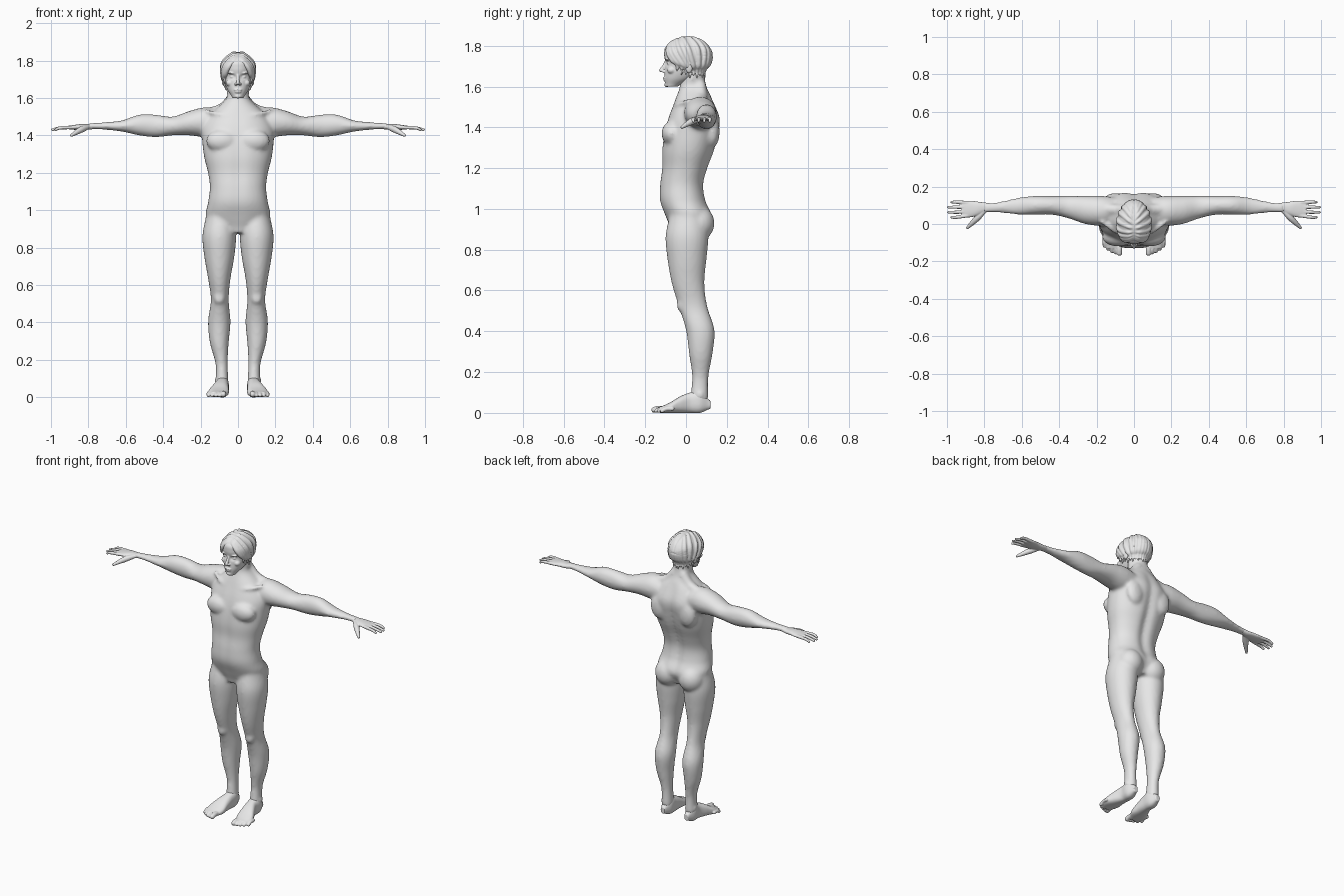
import bpy
import bmesh
from math import sin, cos, pi, exp, radians
from mathutils import Vector, Matrix

cube = bpy.data.objects.get("Cube")
if cube:
    bpy.data.objects.remove(cube, do_unlink=True)

colour = (.8, .8, .8, 1)
grey = bpy.data.materials.new("plain grey")
grey.use_nodes = True
grey.diffuse_color = colour
for node in grey.node_tree.nodes:
    if node.type == 'BSDF_PRINCIPLED':
        node.inputs["Base Color"].default_value = colour


def smooth_rows(rows, steps=6):
    """Spline through rows of numbers."""
    result = []
    last = len(rows) - 1
    for i in range(last):
        corners = list(zip(rows[max(i - 1, 0)], rows[i], rows[i + 1], rows[min(i + 2, last)]))
        for k in range(steps):
            t = k / steps
            result.append([b + t / 2 * (c - a + t * (2 * a - 5 * b + 4 * c - d
                                                     + t * (3 * b - a - 3 * c + d)))
                           for a, b, c, d in corners])
    result.append(list(rows[last]))
    return result


def skin_rings(bm, rings):
    """Join rings of points into a closed tube."""
    rings = [[bm.verts.new(point) for point in ring] for ring in rings]
    count = len(rings[0])
    for low, high in zip(rings, rings[1:]):
        for i in range(count):
            j = (i + 1) % count
            bm.faces.new((low[i], low[j], high[j], high[i]))
    bm.faces.new(rings[0][::-1])
    bm.faces.new(rings[-1])
    return [vert for ring in rings for vert in ring]


def rounded(angle_part, power):
    """Squared-off cosine or sine."""
    size = abs(angle_part) ** (2 / power)
    return size if angle_part > 0 else -size


def loft(bm, axis, start, end, u_low, u_high, v_low, v_high, base=(0, 0, 0), power=2.2, sides=64):
    """Rounded sections at even steps along an axis, with four outlines around a base point."""
    rings = []
    rows = smooth_rows(list(zip(u_low, u_high, v_low, v_high)))
    for step, (left, right, near, far) in enumerate(rows):
        along = start + (end - start) * step / (len(rows) - 1)
        ring = []
        for i in range(sides):
            angle = 2 * pi * i / sides
            point = [(left + right + (right - left) * rounded(cos(angle), power)) / 2,
                     (near + far + (far - near) * rounded(sin(angle), power)) / 2]
            point.insert(axis, along)
            ring.append(Vector(point) + Vector(base))
        rings.append(ring)
    return skin_rings(bm, rings)


def bump(bm, centre, size, detail=24):
    """Ellipsoid."""
    place = Matrix.Translation(centre) @ Matrix.Diagonal((*size, 1))
    return bmesh.ops.create_uvsphere(bm, u_segments=detail, v_segments=detail, radius=1,
                                     matrix=place)["verts"]


def chain(bm, rows, sides=14):
    """Round tube with domed ends along a path; each row: x, y, z, radius."""
    path = smooth_rows(rows)
    last = len(path) - 1
    rings = []
    for i, (*here, radius) in enumerate(path):
        tangent = Vector(path[min(i + 1, last)][:3]) - Vector(path[max(i - 1, 0)][:3])
        turn = tangent.to_track_quat('Z', 'Y')
        angles = [2 * pi * k / sides for k in range(sides)]
        rings.append([Vector(here) + turn @ Vector((cos(a), sin(a), 0)) * radius for a in angles])
    skin_rings(bm, rings)
    for *here, radius in (path[0], path[last]):
        bump(bm, here, (radius, radius, radius))


def finish(bm, name, voxel, rounds):
    """Mirror the parts, fuse them into one skin and relax it."""
    bmesh.ops.recalc_face_normals(bm, faces=bm.faces)
    mesh = bpy.data.meshes.new(name)
    bm.to_mesh(mesh)
    bm.free()
    mesh.materials.append(grey)
    obj = bpy.data.objects.new(name, mesh)
    bpy.context.collection.objects.link(obj)
    obj.modifiers.new("mirror", 'MIRROR').use_mirror_merge = False
    fuse = obj.modifiers.new("fuse", 'REMESH')
    fuse.mode = 'VOXEL'
    fuse.voxel_size = voxel
    fuse.use_smooth_shade = True
    relax = obj.modifiers.new("relax", 'SMOOTH')
    relax.factor = .5
    relax.iterations = rounds


# Body: torso and neck, grooved along spine and breastbone
bm = bmesh.new()
half_width = [.1, .17, .16, .15, .16, .18, .19, .19, .14, .06, .06]
torso = loft(bm, 2, .88, 1.68,
             u_low=[-w for w in half_width],
             u_high=half_width,
             v_low=[-.07, -.1, -.13, -.13, -.12, -.12, -.11, -.09, -.06, -.03, -.03],
             v_high=[.09, .13, .1, .09, .11, .14, .16, .17, .14, .1, .09])
for vert in torso:
    x, y, z = vert.co
    fade = max(0, 1 - abs(z - 1.22) * 3) ** .5
    depth = .02 if y > 0 else -.007
    vert.co.y -= depth * fade * exp(-(x / .03) ** 2)

# Body: arm from shoulder to wrist
loft(bm, 0, .08, .8,
     u_low=[-.1, -.11, -.1, -.07, -.05, -.05, -.05, -.04, -.04],
     u_high=[.04, .05, .05, .05, .05, .05, .04, .02, .01],
     v_low=[-.05, -.06, -.05, -.05, -.06, -.05, -.03, -.02, -.015],
     v_high=[.08, .1, .08, .05, .06, .06, .03, .02, .015],
     base=(0, .1, 1.45), power=2)

# Body: leg from hip to ankle
loft(bm, 2, .98, .06,
     u_low=[-.08, -.09, -.08, -.06, -.05, -.06, -.05, -.045, -.05],
     u_high=[.07, .09, .08, .06, .045, .06, .05, .02, .02],
     v_low=[-.11, -.13, -.12, -.1, -.065, -.03, -.015, 0, -.01],
     v_high=[.07, .08, .07, .06, .075, .11, .1, .08, .08],
     base=(.1, .03, 0), power=2)

# Body: chest, shoulder blade, buttock, kneecap, ankle bone
bump(bm, (.085, -.07, 1.37), (.085, .05, .06))
bump(bm, (.1, .13, 1.38), (.06, .035, .08))
bump(bm, (.085, .06, .93), (.08, .08, .085))
bump(bm, (.1, -.025, .53), (.03, .02, .035))
bump(bm, (.115, .07, .09), (.012, .014, .014))
# Body: collarbone, neck muscle, slope from neck to shoulder
chain(bm, [(.02, -.055, 1.49, .01), (.09, -.045, 1.51, .01), (.17, .01, 1.53, .01)])
chain(bm, [(.01, -.05, 1.49, .01), (.05, .03, 1.64, .014)])
chain(bm, [(.03, .07, 1.6, .03), (.08, .075, 1.545, .03), (.15, .08, 1.52, .03)])
finish(bm, "body", .01, 6)

# Hands: palm, four fingers and thumb
bm = bmesh.new()
loft(bm, 0, .76, .92,
     u_low=[-.02, -.03, -.045, -.055, -.05],
     u_high=[.02, .025, .03, .035, .03],
     v_low=[-.01, -.015, -.015, -.015, -.01],
     v_high=[.02, .015, .015, .01, .005],
     base=(0, .09, 1.445))
for i in range(4):
    root, tip = .045 + .023 * i, .036 + .027 * i
    reach = .995 - .009 * (i - 1.5) ** 2
    chain(bm, [(.89, root, 1.442, .01), (.95, tip, 1.44, .009), (reach, tip, 1.43, .007)])
chain(bm, [(.8, .07, 1.445, .012), (.84, .03, 1.43, .017), (.89, -.02, 1.4, .008)])
finish(bm, "hands", .0035, 2)

# Feet: sole and instep, five toes
bm = bmesh.new()
loft(bm, 1, .12, -.13,
     u_low=[-.03, -.05, -.05, -.05, -.05, -.03],
     u_high=[0, .02, .02, .04, .06, .05],
     v_low=[.02, 0, 0, 0, 0, 0],
     v_high=[.06, .11, .1, .08, .05, .03],
     base=(.1, 0, 0), power=2.5)
for i in range(5):
    x, tip = .078 + .02 * i, -.155 + .0024 * i * i
    radius = .01 if i else .015
    chain(bm, [(x, tip + .05, .02, radius), (x, tip + .02, .02, radius), (x, tip, radius, radius)])
finish(bm, "feet", .004, 2)

# Head: skull and jaw with hollow eye sockets
bm = bmesh.new()
half_width = [.03, .055, .07, .075, .077, .07, .02]
skull = loft(bm, 2, 1.6, 1.84,
             u_low=[-w for w in half_width],
             u_high=half_width,
             v_low=[-.1, -.105, -.103, -.102, -.107, -.095, -.02],
             v_high=[-.04, .04, .09, .11, .115, .1, .04], sides=96)
for vert in skull:
    x, y, z = vert.co
    if y < 0:
        vert.co.y += .013 * exp(-((abs(x) - .03) / .018) ** 2 - ((z - 1.713) / .012) ** 2)
# Head: eye, brow, cheek, nostril, ear
bump(bm, (.03, -.08, 1.712), (.013, .012, .009))
bump(bm, (.032, -.09, 1.733), (.024, .012, .006))
bump(bm, (.045, -.07, 1.68), (.02, .022, .018))
bump(bm, (.011, -.11, 1.674), (.008, .01, .007))
bump(bm, (.077, .015, 1.695), (.01, .018, .03))
# Head: upper lip, lower lip, chin, nose
bump(bm, (0, -.105, 1.643), (.022, .008, .005))
bump(bm, (0, -.103, 1.632), (.018, .009, .006))
bump(bm, (0, -.095, 1.609), (.018, .011, .012))
chain(bm, [(0, -.098, 1.722, .008), (0, -.109, 1.7, .008), (0, -.122, 1.68, .01)])
finish(bm, "head", .004, 2)

# Hair: cap tucked into the skull in front of the hairline
bm = bmesh.new()
centre, size = Vector((0, .005, 1.747)), Vector((.089, .118, .098))
for vert in bump(bm, centre, size, detail=80):
    if vert.co.z < 1.65 + max(0, -vert.co.y - .02) * 1.7:
        vert.co = centre.lerp(vert.co, .72)

# Hair: locks sweeping from the centre parting down to the hem
locks = 10
for i in range(locks):
    f = i / (locks - 1)
    angle = radians(62 + 112 * f)
    start = Vector((.06, -.72 + 1.25 * f, .68)).normalized()
    end = Vector((sin(angle), -cos(angle), -.45 - .4 * min(1, f * 3))).normalized()
    rows = []
    for k in range(5):
        t = k / 4
        way = start.lerp(end, t).normalized()
        rows.append((*(centre + way * size * .97), .005 + .009 * sin(pi * t * .8)))
    x, y, z, radius = rows[-1]
    rows.append((x, y, z - .03 - .012 * (i % 2), .004))
    chain(bm, rows)
finish(bm, "hair", .004, 1)
